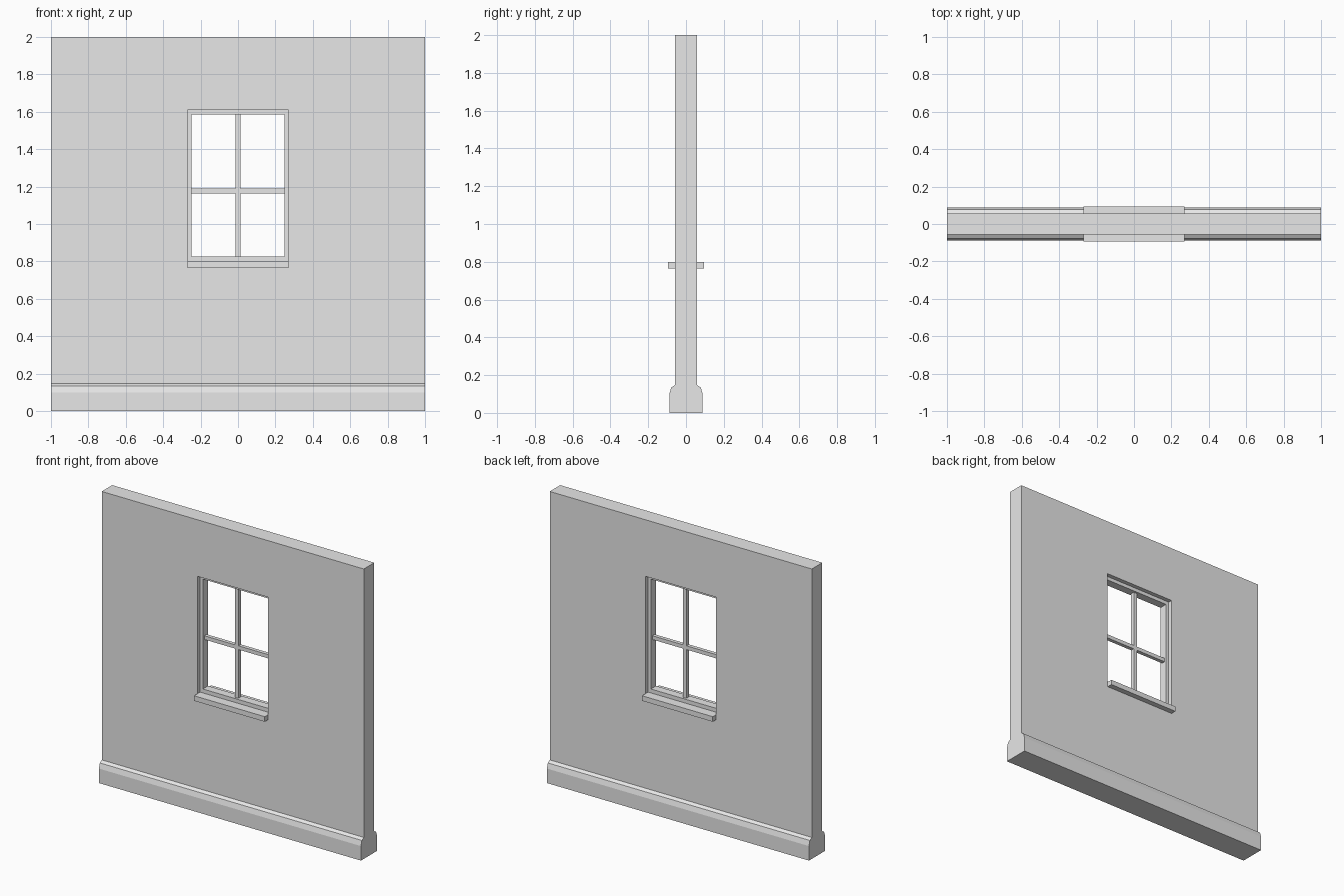
import bpy
import bmesh

cube = bpy.data.objects.get("Cube")
if cube:
    bpy.data.objects.remove(cube, do_unlink=True)

plaster = bpy.data.materials.new("plain_grey")
plaster.use_nodes = True
GREY = (0.8, 0.8, 0.8, 1)
plaster.diffuse_color = GREY
plaster.node_tree.nodes["Principled BSDF"].inputs["Base Color"].default_value = GREY


def finish(name, bm):
    bmesh.ops.recalc_face_normals(bm, faces=bm.faces)
    mesh = bpy.data.meshes.new(name)
    bm.to_mesh(mesh)
    bm.free()
    mesh.materials.append(plaster)
    obj = bpy.data.objects.new(name, mesh)
    bpy.context.collection.objects.link(obj)
    return obj


def box(name, x0, x1, depth, z0, z1):
    """Box spanning x and z, centred in y with the given half depth."""
    bm = bmesh.new()
    bmesh.ops.create_cube(bm, size=1)
    for v in bm.verts:
        v.co = (x1 if v.co.x > 0 else x0,
                depth if v.co.y > 0 else -depth,
                z1 if v.co.z > 0 else z0)
    return finish(name, bm)


HALF = 0.27                      # half width of the opening
SILL_Z, SILL_TOP, HEAD = 0.765, 0.8, 1.61

# Wall with skirting on both sides: half profile mirrored, then extruded
half = [(0.088, 0), (0.088, 0.1), (0.078, 0.135), (0.057, 0.148), (0.057, 2)]
outline = half + [(-y, z) for y, z in reversed(half)]
bm = bmesh.new()
end = bm.faces.new([bm.verts.new((-1, y, z)) for y, z in outline])
ext = bmesh.ops.extrude_face_region(bm, geom=[end])
bmesh.ops.translate(bm, vec=(2, 0, 0),
                    verts=[g for g in ext["geom"] if isinstance(g, bmesh.types.BMVert)])
wall = finish("wall", bm)

# Window opening
cutter = box("opening_cutter", -HALF, HALF, 0.3, SILL_Z, HEAD)
cutter.hide_render = True
cut = wall.modifiers.new("opening", "BOOLEAN")
cut.operation = "DIFFERENCE"
cut.solver = "EXACT"
cut.object = cutter
bpy.context.view_layer.objects.active = wall
bpy.ops.object.modifier_apply(modifier=cut.name)
bpy.data.objects.remove(cutter, do_unlink=True)

# Sill running through the wall
box("window_sill", -HALF, HALF, 0.094, SILL_Z, SILL_TOP)

# Frame
FRAME = 0.028
INNER, LOW, HIGH = 0.248, 0.827, 1.585
for side, s in (("left", 1), ("right", -1)):
    box(side + "_frame_post", *sorted((s * INNER, s * HALF)), FRAME, SILL_TOP, HEAD)
box("frame_head", -INNER, INNER, FRAME, HIGH, HEAD)
box("frame_bottom_rail", -INNER, INNER, FRAME, SILL_TOP, LOW)

# Glazing bars
BAR = 0.013
box("vertical_bar", -BAR, BAR, BAR, LOW, HIGH)
for side, s in (("left", 1), ("right", -1)):
    box(side + "_horizontal_bar", *sorted((s * BAR, s * INNER)), BAR, 1.163, 1.189)
